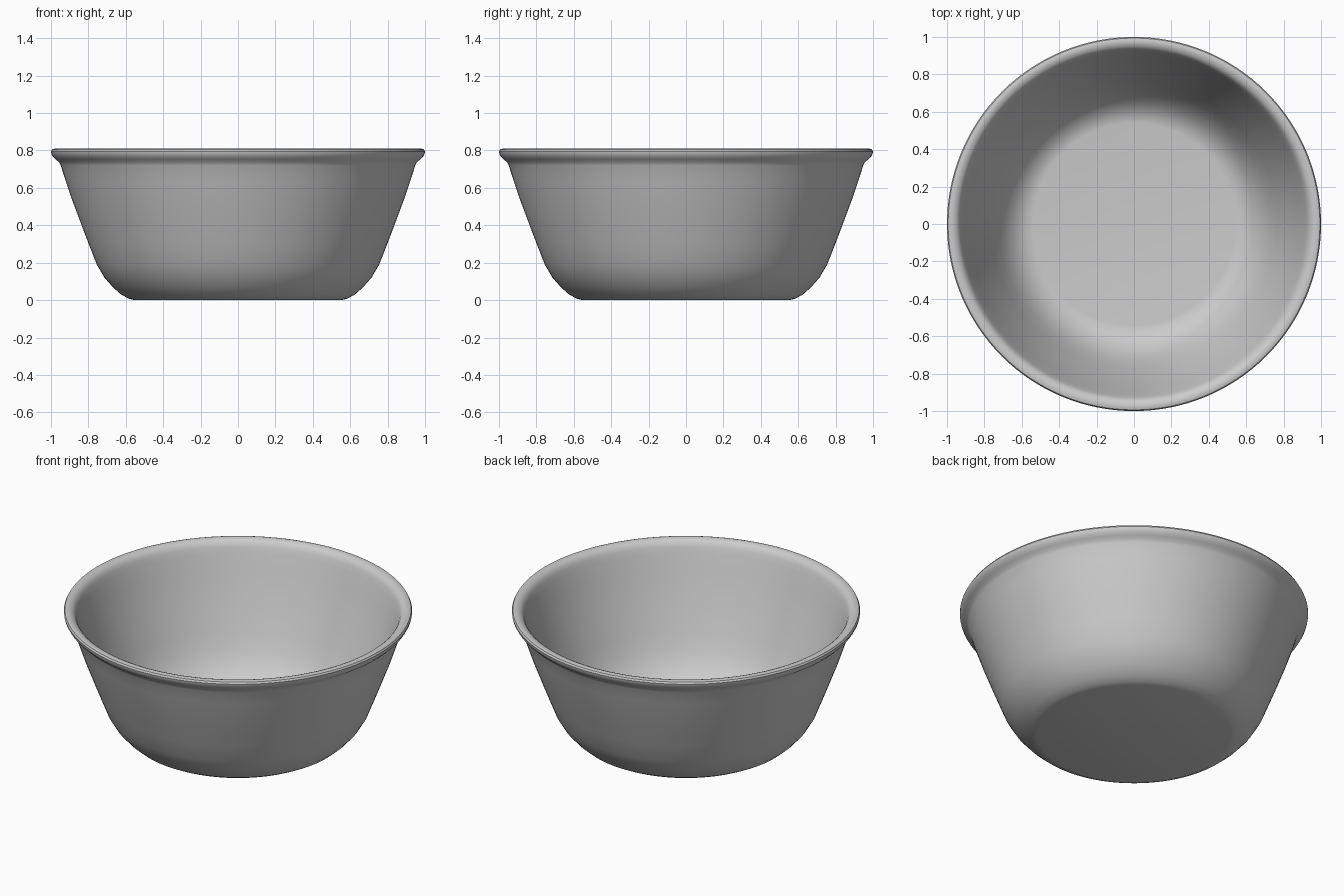
import bpy, bmesh, math

if "Cube" in bpy.data.objects:
    bpy.data.objects.remove(bpy.data.objects["Cube"])

# Material
grey = bpy.data.materials.new("plain grey")
grey.diffuse_color = (0.6, 0.6, 0.6, 1)
grey.use_nodes = True
grey.node_tree.nodes["Principled BSDF"].inputs["Base Color"].default_value = grey.diffuse_color

# Bowl cross-section (radius, height): underside, outer wall, rolled rim, inner wall, floor
profile = [
    (0, 0), (0.555, 0), (0.585, 0.008), (0.625, 0.03), (0.67, 0.07),
    (0.715, 0.122), (0.755, 0.19), (0.80, 0.305), (0.84, 0.41), (0.885, 0.53),
    (0.922, 0.64), (0.948, 0.72), (0.957, 0.738), (0.975, 0.752), (0.99, 0.768),
    (0.998, 0.783), (1.0, 0.795), (0.994, 0.806), (0.98, 0.81), (0.965, 0.808),
    (0.95, 0.802), (0.937, 0.79), (0.927, 0.77), (0.915, 0.735), (0.885, 0.64),
    (0.85, 0.53), (0.805, 0.41), (0.765, 0.305), (0.725, 0.21), (0.69, 0.15),
    (0.65, 0.1), (0.605, 0.065), (0.565, 0.05), (0.54, 0.047), (0, 0.047),
]

# Bowl: lathe the section around z
bm = bmesh.new()
verts = [bm.verts.new((r, 0, z)) for r, z in profile]
edges = [bm.edges.new(pair) for pair in zip(verts, verts[1:])]
bmesh.ops.spin(bm, geom=verts + edges, cent=(0, 0, 0), axis=(0, 0, 1),
               angle=math.tau, steps=128, use_merge=True)
bmesh.ops.remove_doubles(bm, verts=bm.verts, dist=0.0001)
bmesh.ops.recalc_face_normals(bm, faces=bm.faces)
mesh = bpy.data.meshes.new("bowl")
bm.to_mesh(mesh)
bm.free()
mesh.materials.append(grey)
bowl = bpy.data.objects.new("bowl", mesh)
bpy.context.collection.objects.link(bowl)

# Smooth shading
bpy.context.view_layer.objects.active = bowl
bowl.select_set(True)
bpy.ops.object.shade_smooth_by_angle(angle=math.radians(35))
